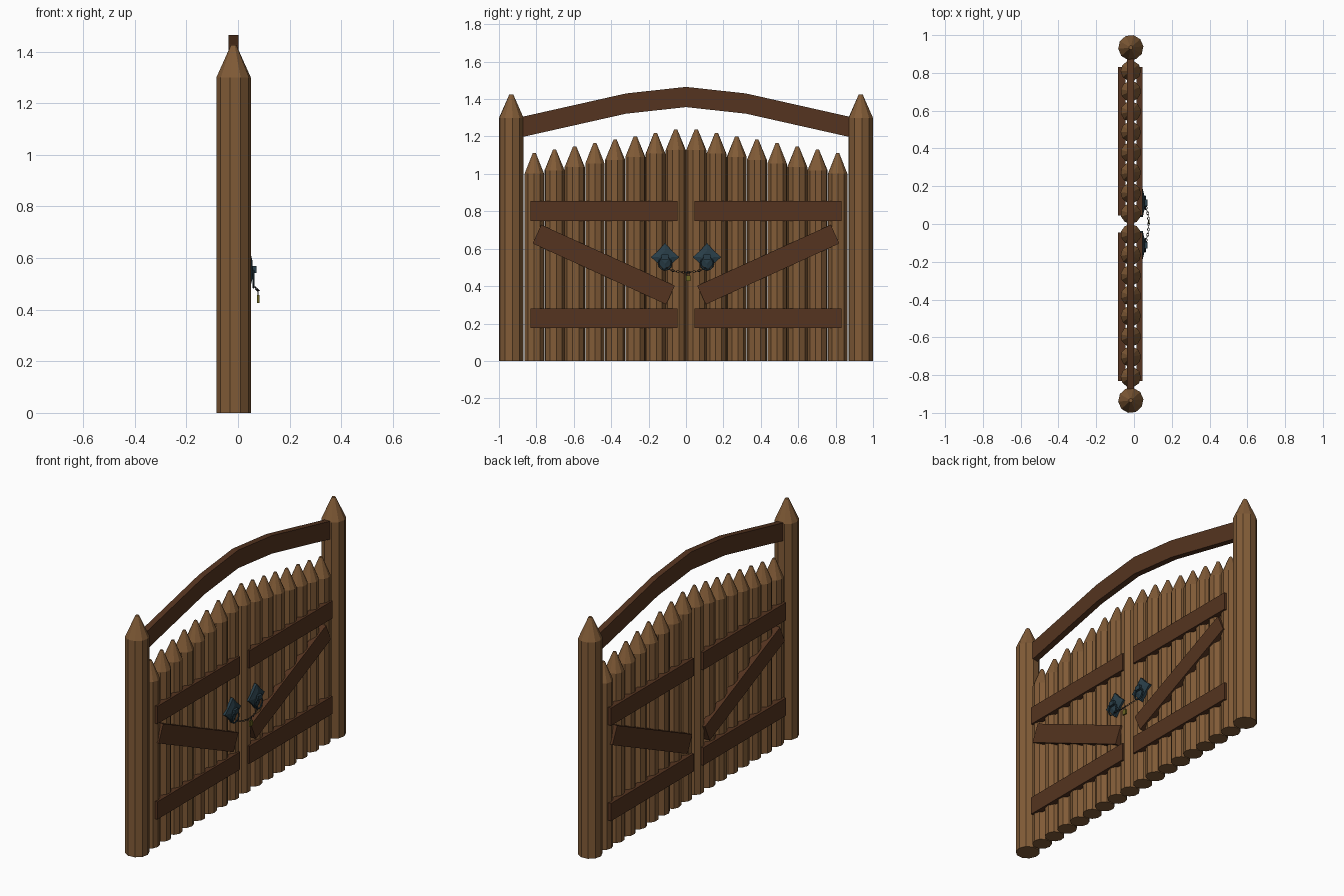
import bpy, bmesh, math
from mathutils import Vector, Matrix

if "Cube" in bpy.data.objects:
    bpy.data.objects.remove(bpy.data.objects["Cube"])

CX = -0.017  # middle of the gate thickness


def material(name, rgb):
    m = bpy.data.materials.new(name)
    m.diffuse_color = (*rgb, 1)
    m.use_nodes = True
    m.node_tree.nodes["Principled BSDF"].inputs["Base Color"].default_value = m.diffuse_color
    return m


LOG = material("log_wood", (0.22, 0.105, 0.038))
PLANK = material("plank_wood", (0.09, 0.034, 0.014))
IRON = material("iron", (0.022, 0.048, 0.065))
CHAIN = material("dark_iron", (0.025, 0.025, 0.025))
BRASS = material("brass", (0.15, 0.13, 0.015))


def finish(name, bm, mat):
    bmesh.ops.recalc_face_normals(bm, faces=bm.faces)
    me = bpy.data.meshes.new(name)
    bm.to_mesh(me)
    bm.free()
    me.materials.append(mat)
    ob = bpy.data.objects.new(name, me)
    bpy.context.collection.objects.link(ob)
    return ob


def loft(name, rings, mat):
    bm = bmesh.new()
    loops = [[bm.verts.new(p) for p in r] for r in rings]
    n = len(loops[0])
    for a, b in zip(loops, loops[1:]):
        for i in range(n):
            j = (i + 1) % n
            bm.faces.new((a[i], a[j], b[j], b[i]))
    bm.faces.new(loops[0])
    bm.faces.new(loops[-1])
    return finish(name, bm, mat)


def log(name, y, r, shoulder, tip, turn):
    # ten-sided log with a sharpened end
    prof = [(r, 0), (r, shoulder), (r * 0.16, tip)]
    ang = [turn + math.tau * i / 10 for i in range(10)]
    loft(name, [[(CX + q * math.cos(a), y + q * math.sin(a), z) for a in ang]
                for q, z in prof], LOG)


def board(name, a, b, width, x0, x1):
    # flat board between two (y, z) points
    a, b = Vector(a), Vector(b)
    d = (b - a).normalized()
    n = Vector((-d.y, d.x)) * width / 2
    pts = [a + n, b + n, b - n, a - n]
    loft(name, [[(x, p.x, p.y) for p in pts] for x in (x0, x1)], PLANK)


def torus(name, loc, axes, R, r, nu, nv, stretch, mat):
    # ring in the plane of the two given axes
    u, v = (Vector(t).normalized() for t in axes)
    w = u.cross(v)
    bm = bmesh.new()
    g = []
    for i in range(nu):
        a = math.tau * i / nu
        o = u * math.cos(a) + v * math.sin(a)
        row = []
        for j in range(nv):
            t = math.tau * j / nv
            p = o * (R + r * math.cos(t)) + w * r * math.sin(t)
            p += u * p.dot(u) * (stretch - 1)
            row.append(bm.verts.new(Vector(loc) + p))
        g.append(row)
    for i in range(nu):
        for j in range(nv):
            i2, j2 = (i + 1) % nu, (j + 1) % nv
            bm.faces.new((g[i][j], g[i2][j], g[i2][j2], g[i][j2]))
    return finish(name, bm, mat)


def box(name, c, s, mat):
    bm = bmesh.new()
    bmesh.ops.create_cube(bm, size=1, matrix=Matrix.Translation(c) @ Matrix.Diagonal((*s, 1)))
    return finish(name, bm, mat)


for s, side in ((-1, "left"), (1, "right")):
    log(f"post_{side}", s * 0.934, 0.067, 1.30, 1.425, 0.1)
    # pickets rise toward the middle
    for i in range(8):
        tip = 1.237 - 0.018 * i
        log(f"picket_{side}_{i}", s * (0.055 + 0.108 * i), 0.054,
            tip - 0.11, tip, 0.31 + 0.23 * i * s)
    # rails and diagonal braces on both faces
    for face, x0, x1 in (("front", 0.012, 0.046), ("back", -0.084, -0.046)):
        for lvl, z in (("top", 0.802), ("bottom", 0.228)):
            board(f"rail_{lvl}_{side}_{face}", (s * 0.045, z), (s * 0.832, z), 0.106, x0, x1)
        board(f"brace_{side}_{face}", (s * 0.083, 0.352), (s * 0.797, 0.678), 0.11, x0, x1 - 0.001)
    # diamond plate with raised centre, knob and pull ring
    yc, zc = s * 0.112, 0.555

    def diamond(x, r):
        pts = []
        for k in range(8):
            q = r if k % 2 == 0 else r * 0.66
            a = math.tau * k / 8
            pts.append((x, yc + q * math.cos(a), zc + q * math.sin(a)))
        return pts
    loft(f"handle_plate_{side}", [diamond(x, r) for x, r in
         ((0.03, 0.076), (0.046, 0.076), (0.052, 0.05), (0.056, 0.035))], IRON)
    box(f"handle_knob_{side}", (0.06, yc, 0.556), (0.022, 0.036, 0.026), IRON)
    torus(f"handle_ring_{side}", (0.06, yc, 0.52), ((0, 1, 0), (0, 0, 1)),
          0.034, 0.0045, 12, 5, 1, IRON)

# arched top beam
top = [(-0.885, 1.303), (-0.32, 1.43), (0, 1.465), (0.32, 1.43), (0.885, 1.303)]
prof = [(y, z) for y, z in top] + [(y, z - 0.108) for y, z in reversed(top)]
loft("arch_beam", [[(x, y, z) for y, z in prof] for x in (-0.036, 0.001)], PLANK)


# chain hanging between the rings
def chain_pos(t):
    return Vector((0.078 - 0.018 * t * t, 0.1 * t, 0.474 + 0.018 * t * t))


N = 15
for i in range(N):
    t = -1 + 2 * i / (N - 1)
    d = (chain_pos(t + 0.01) - chain_pos(t - 0.01)).normalized()
    flat = d.cross(Vector((0, 0, 1))).normalized()
    side = flat if i % 2 else d.cross(flat)
    torus(f"chain_link_{i}", chain_pos(t), (d, side), 0.0055, 0.0016, 8, 4, 1.5, CHAIN)

# padlock
torus("padlock_shackle", (0.078, 0.012, 0.463), ((0, 0, 1), (0, 1, 0)), 0.009, 0.002, 10, 4, 1.3, CHAIN)
box("padlock_body", (0.078, 0.012, 0.441), (0.01, 0.026, 0.03), BRASS)
